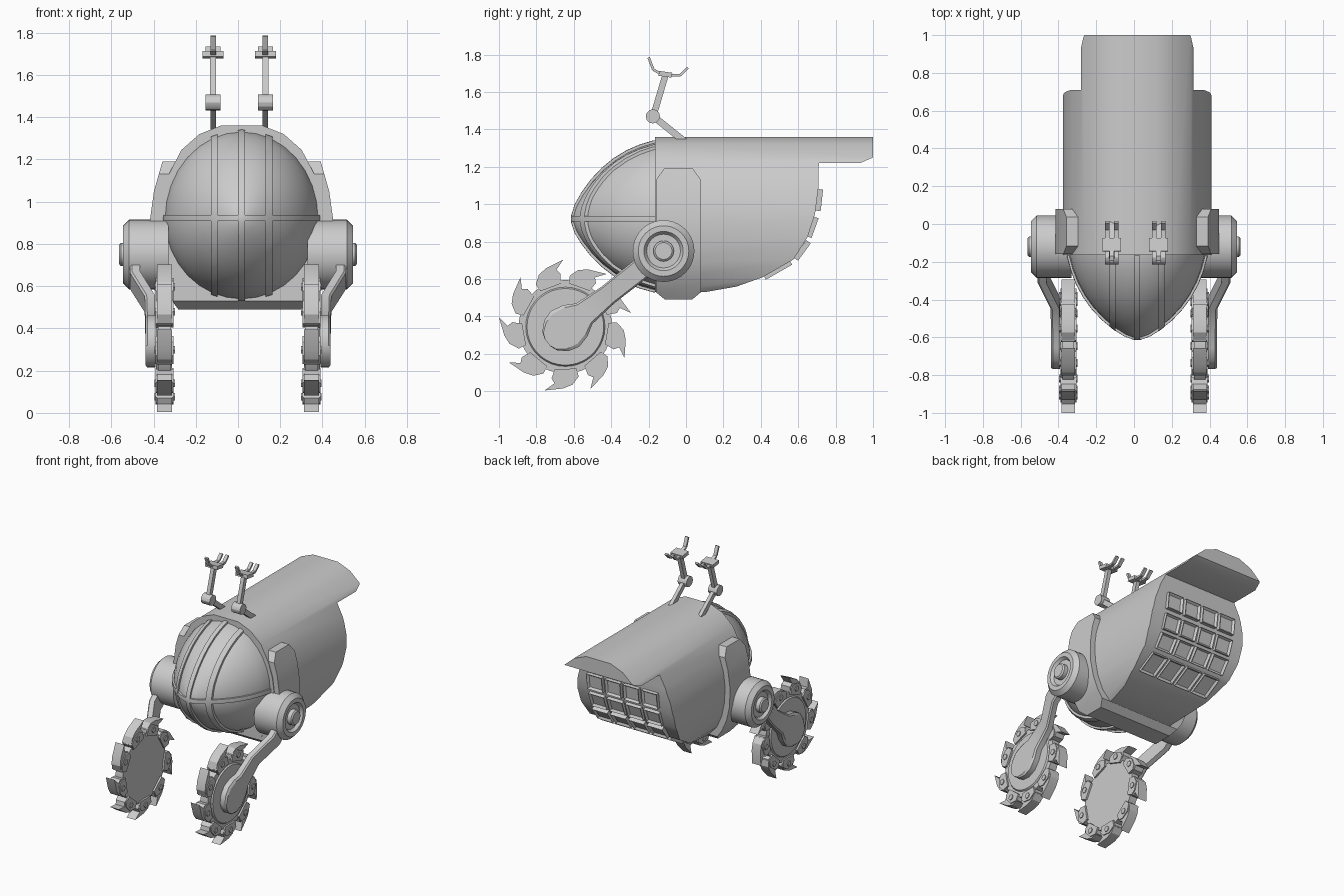
import bpy, bmesh
from math import sin, cos, pi, radians
from mathutils import Vector, Matrix

if "Cube" in bpy.data.objects:
    bpy.data.objects.remove(bpy.data.objects["Cube"])

CX = 0.017  # body centre line


def finish(name, bm, mirror=False):
    bmesh.ops.recalc_face_normals(bm, faces=bm.faces[:])
    me = bpy.data.meshes.new(name)
    bm.to_mesh(me)
    bm.free()
    ob = bpy.data.objects.new(name, me)
    bpy.context.collection.objects.link(ob)
    if mirror:
        ob.modifiers.new("mirror", 'MIRROR').use_mirror_merge = False
    return ob


def add_loft(bm, rings):
    rows = [[bm.verts.new(p) for p in r] for r in rings]
    n = len(rows[0])
    for a, b in zip(rows, rows[1:]):
        for i in range(n):
            j = (i + 1) % n
            bm.faces.new((a[i], a[j], b[j], b[i]))
    bm.faces.new(rows[0])
    bm.faces.new(rows[-1])


def loft(name, rings, mirror=False):
    bm = bmesh.new()
    add_loft(bm, rings)
    return finish(name, bm, mirror)


def along_y(pts, a, b):
    return [[(x, t, z) for x, z in pts] for t in (a, b)]


def along_x(pts, a, b):
    return [[(t, y, z) for y, z in pts] for t in (a, b)]


def circle(y, z, r, n, x):
    return [(x, y + r * cos(2 * pi * i / n), z + r * sin(2 * pi * i / n)) for i in range(n)]


def section(half):
    return [(CX + x, z) for x, z in half] + [(CX - x, z) for x, z in reversed(half)]


def intersect(ob, cutter):
    m = ob.modifiers.new("cut", 'BOOLEAN')
    m.operation = 'INTERSECT'
    m.solver = 'EXACT'
    m.object = cutter
    bpy.context.view_layer.objects.active = ob
    bpy.ops.object.modifier_apply(modifier="cut")
    bpy.data.objects.remove(cutter)
    return ob


# Body shell with rear visor: cross-section cut by side profile
body = loft("body_shell", along_y(section([
    (0.10, 1.36), (0.20, 1.32), (0.285, 1.245), (0.345, 1.13), (0.38, 1.02), (0.393, 0.92),
    (0.388, 0.80), (0.365, 0.69), (0.325, 0.60), (0.26, 0.53)]), -0.165, 1.1))
intersect(body, loft("cutter", along_x([
    (-0.3, 1.5), (1.0, 1.5), (1.0, 1.25), (0.93, 1.22), (0.71, 1.22), (0.708, 1.09), (0.69, 0.95),
    (0.65, 0.825), (0.575, 0.705), (0.41, 0.61), (0.27, 0.56), (0.1, 0.53), (0.0, 0.5), (-0.3, 0.5)],
    -1, 1)))

# Raised collar wrapping the sides and bottom
collar = loft("side_collar", along_y(section([
    (0.375, 1.19), (0.415, 1.05), (0.433, 0.92), (0.43, 0.78), (0.405, 0.67), (0.365, 0.58), (0.30, 0.49)]),
    -0.16, 0.085))
intersect(collar, loft("cutter", along_x([
    (-0.161, 0.53), (-0.161, 1.13), (-0.11, 1.2), (0.03, 1.2), (0.08, 1.13), (0.08, 0.53),
    (0.02, 0.48), (-0.10, 0.48)], -1, 1)))

# Glazed nose dome
NOSE = [(-0.13, 1.0), (-0.165, 1.0), (-0.24, 0.945), (-0.31, 0.87), (-0.38, 0.765), (-0.44, 0.645),
        (-0.50, 0.49), (-0.55, 0.32), (-0.585, 0.17), (-0.605, 0.03)]


def dome(name, grow):
    rings = []
    for y, s in NOSE:
        ring = []
        for i in range(32):
            a = 2 * pi * i / 32
            rz = 0.41 if sin(a) > 0 else 0.38
            k = s + grow if y > -0.6 else s + grow * 0.5
            ring.append((CX + 0.362 * k * cos(a), y - grow * 0.35, 0.92 + rz * k * sin(a)))
        rings.append(ring)
    return loft(name, rings)


dome("nose_dome", 0)

# Dome ribs: slices of a slightly larger dome
for i, x in enumerate((-0.13, 0, 0.13)):
    w = 0.016
    intersect(dome("dome_rib_%d" % i, 0.028), loft("cutter", along_x(
        [(-1, 0), (-0.166, 0), (-0.166, 2), (-1, 2)], CX + x - w, CX + x + w)))
intersect(dome("dome_cross_rib", 0.026), loft("cutter", along_x(
    [(-1, 0.908), (-0.166, 0.908), (-0.166, 0.938), (-1, 0.938)], -1, 1)))

# Rear window panels, each with a recessed centre
bm = bmesh.new()
rows = [((0.718, 1.08), (0.705, 0.965)), ((0.695, 0.93), (0.657, 0.825)),
        ((0.655, 0.80), (0.587, 0.707)), ((0.56, 0.69), (0.42, 0.61))]
for (y0, z0), (y1, z1) in rows:
    d = Vector((0, y1 - y0, z1 - z0))
    t = d.normalized()
    nrm = Vector((0, -t.z, t.y))
    rot = Matrix((Vector((1, 0, 0)), t, nrm)).transposed().to_4x4()
    for c in range(4):
        mat = (Matrix.Translation((CX + (c - 1.5) * 0.15, (y0 + y1) / 2, (z0 + z1) / 2)) @ rot
               @ Matrix.Diagonal((0.125, d.length, 0.03, 1)))
        vs = bmesh.ops.create_cube(bm, size=1, matrix=mat)["verts"]
        fs = {f for v in vs for f in v.link_faces}
        f = max(fs, key=lambda q: q.calc_center_median().dot(nrm))
        bmesh.ops.inset_individual(bm, faces=[f], thickness=0.013, use_even_offset=True)
        bmesh.ops.translate(bm, verts=f.verts[:], vec=-nrm * 0.015)
finish("rear_panels", bm)

# Shoulder hubs (turned profile: x, radius)
loft("shoulder_hub", [circle(-0.12, 0.75, r, 40, x) for x, r in [
    (0.33, 0.165), (0.515, 0.165), (0.545, 0.135), (0.545, 0.105), (0.525, 0.09), (0.525, 0.055),
    (0.555, 0.055), (0.563, 0.045)]], True)

# Cranked wheel arms: distance along arm, half width, x centre
P0, P1 = Vector((-0.12, 0.75)), Vector((-0.645, 0.335))
u = (P1 - P0).normalized()
w = Vector((-u.y, u.x))
rings = []
for d, h, xc in [(0, 0.06, 0.488), (0.2, 0.058, 0.488), (0.38, 0.056, 0.418), (0.54, 0.07, 0.415),
                 (0.60, 0.105, 0.415), (0.67, 0.122, 0.415), (0.73, 0.105, 0.415),
                 (0.775, 0.065, 0.415), (0.79, 0.025, 0.415)]:
    c = P0 + u * d
    ring = []
    for sx, sw in [(-1, -1), (0.6, -1), (1, -0.85), (1, 0.85), (0.6, 1), (-1, 1)]:
        q = c + w * h * sw
        ring.append((xc + 0.024 * sx, q.x, q.y))
    rings.append(ring)
loft("wheel_arm", rings, True)

# Cutter wheels: disc, hooked teeth and hex bolts
WY, WZ = -0.645, 0.345
loft("wheel_disc", [circle(WY, WZ, r, 36, x) for x, r in [
    (0.318, 0.25), (0.378, 0.25), (0.378, 0.212), (0.388, 0.205)]], True)
HOOK = [(15, 0.235), (15, 0.275), (7, 0.312), (-2, 0.33), (-18, 0.358), (-11, 0.308), (-15, 0.285), (-14, 0.235)]
PAD = [(15, 0.232), (14, 0.28), (4, 0.305), (-8, 0.30), (-14, 0.28), (-14, 0.232)]
teeth, bolts = bmesh.new(), bmesh.new()
for k in range(9):
    b = 30 + 40 * k
    for shape, x0, x1 in ((HOOK, 0.312, 0.383), (PAD, 0.305, 0.39)):
        pts = [(WY + r * cos(radians(b + a)), WZ + r * sin(radians(b + a))) for a, r in shape]
        add_loft(teeth, along_x(pts, x0, x1))
    q = (WY + 0.268 * cos(radians(b)), WZ + 0.268 * sin(radians(b)))
    add_loft(bolts, [circle(*q, 0.021, 6, x) for x in (0.299, 0.396)])
finish("wheel_teeth", teeth, True)
finish("wheel_bolts", bolts, True)


# Roof antennae with three-prong claws
def bar(bm, x, pts, wx, th):
    for a, b in zip(pts, pts[1:]):
        a, b = Vector(a), Vector(b)
        t = (b - a).normalized()
        n = Vector((-t.y, t.x)) * th / 2
        add_loft(bm, along_x([a + n, b + n, b - n, a - n], x - wx / 2, x + wx / 2))


for side, x in (("left", -0.118), ("right", 0.13)):
    bm = bmesh.new()
    bar(bm, x, [(0.0, 1.33), (-0.175, 1.47)], 0.026, 0.036)
    bar(bm, x, [(-0.175, 1.47), (-0.11, 1.69)], 0.028, 0.034)
    add_loft(bm, [circle(-0.177, 1.47, 0.038, 12, x + e) for e in (-0.036, 0.036)])
    bar(bm, x, [(-0.145, 1.70), (-0.075, 1.69)], 0.1, 0.026)
    bar(bm, x, [(-0.13, 1.695), (-0.175, 1.72), (-0.20, 1.785)], 0.026, 0.014)
    for e in (-0.024, 0.024):
        bar(bm, x + e, [(-0.09, 1.69), (-0.03, 1.69), (0.01, 1.73)], 0.024, 0.014)
    finish("antenna_" + side, bm)

# Shading: smooth curves, crisp edges
for ob in bpy.context.scene.objects:
    bpy.ops.object.select_all(action='DESELECT')
    ob.select_set(True)
    bpy.context.view_layer.objects.active = ob
    bpy.ops.object.shade_smooth_by_angle(angle=radians(30))
